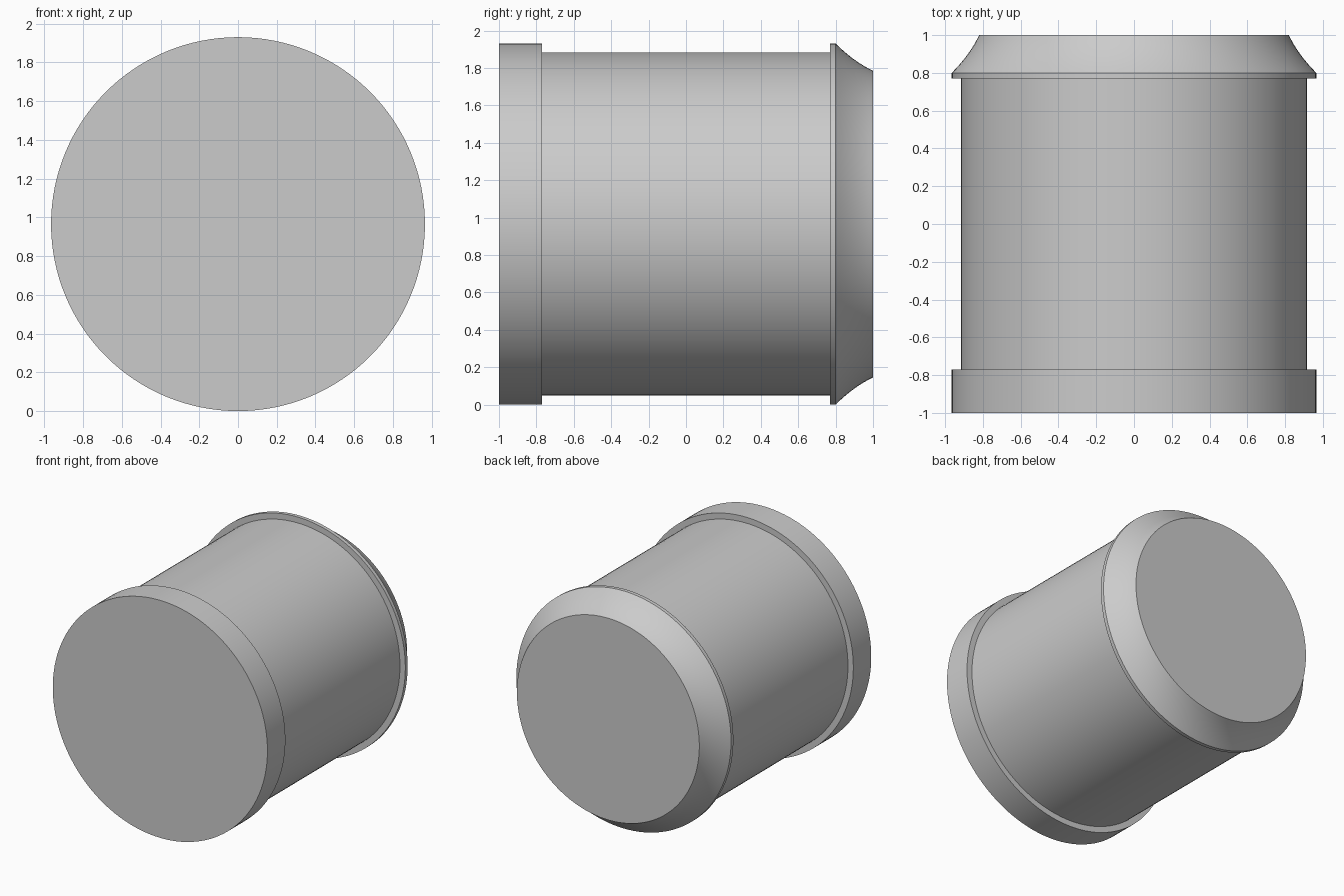
import bpy
import math

cube = bpy.data.objects.get("Cube")
if cube:
    bpy.data.objects.remove(cube, do_unlink=True)

SIDES = 128
R_RIM, R_BARREL, R_END = 0.965, 0.917, 0.82

grey = bpy.data.materials.new("plain grey")
grey.use_nodes = True
colour = (0.6, 0.6, 0.6, 1)
grey.diffuse_color = colour
grey.node_tree.nodes["Principled BSDF"].inputs["Base Color"].default_value = colour


def lathe(name, profile, caps=True):
    """Turn (radius, y) points, listed front to back, about the y axis."""
    verts, faces = [], []
    for r, y in profile:
        for i in range(SIDES):
            a = 2 * math.pi * i / SIDES
            verts.append((r * math.sin(a), y, r * math.cos(a)))
    for k in range(len(profile) - 1):
        for i in range(SIDES):
            j = (i + 1) % SIDES
            a, b = k * SIDES, (k + 1) * SIDES
            faces.append((a + i, b + i, b + j, a + j))
    if caps:
        last = (len(profile) - 1) * SIDES
        faces.append(tuple(range(SIDES)))
        faces.append(tuple(reversed(range(last, last + SIDES))))
    mesh = bpy.data.meshes.new(name)
    mesh.from_pydata(verts, [], faces)
    mesh.materials.append(grey)
    obj = bpy.data.objects.new(name, mesh)
    obj.location.z = R_RIM
    bpy.context.collection.objects.link(obj)
    bpy.ops.object.select_all(action="DESELECT")
    obj.select_set(True)
    bpy.context.view_layer.objects.active = obj
    bpy.ops.object.shade_smooth_by_angle(angle=math.radians(30))
    return obj


# Wide collar with the flat front disc
lathe("front_collar", [(R_RIM, -1.0), (R_RIM, -0.77)])

# Main barrel, its ends covered by the collar and the rear cap
lathe("barrel", [(R_BARREL, -0.77), (R_BARREL, 0.77)], caps=False)

# Rear cap: thin rim, then a slightly hollow taper to the back disc
STEPS = 8
taper = []
for s in range(1, STEPS + 1):
    t = s / STEPS
    r = R_RIM + (R_END - R_RIM) * t - 0.013 * 4 * t * (1 - t)
    taper.append((r, 0.80 + 0.20 * t))
lathe("rear_cap", [(R_RIM, 0.77), (R_RIM, 0.80)] + taper)
